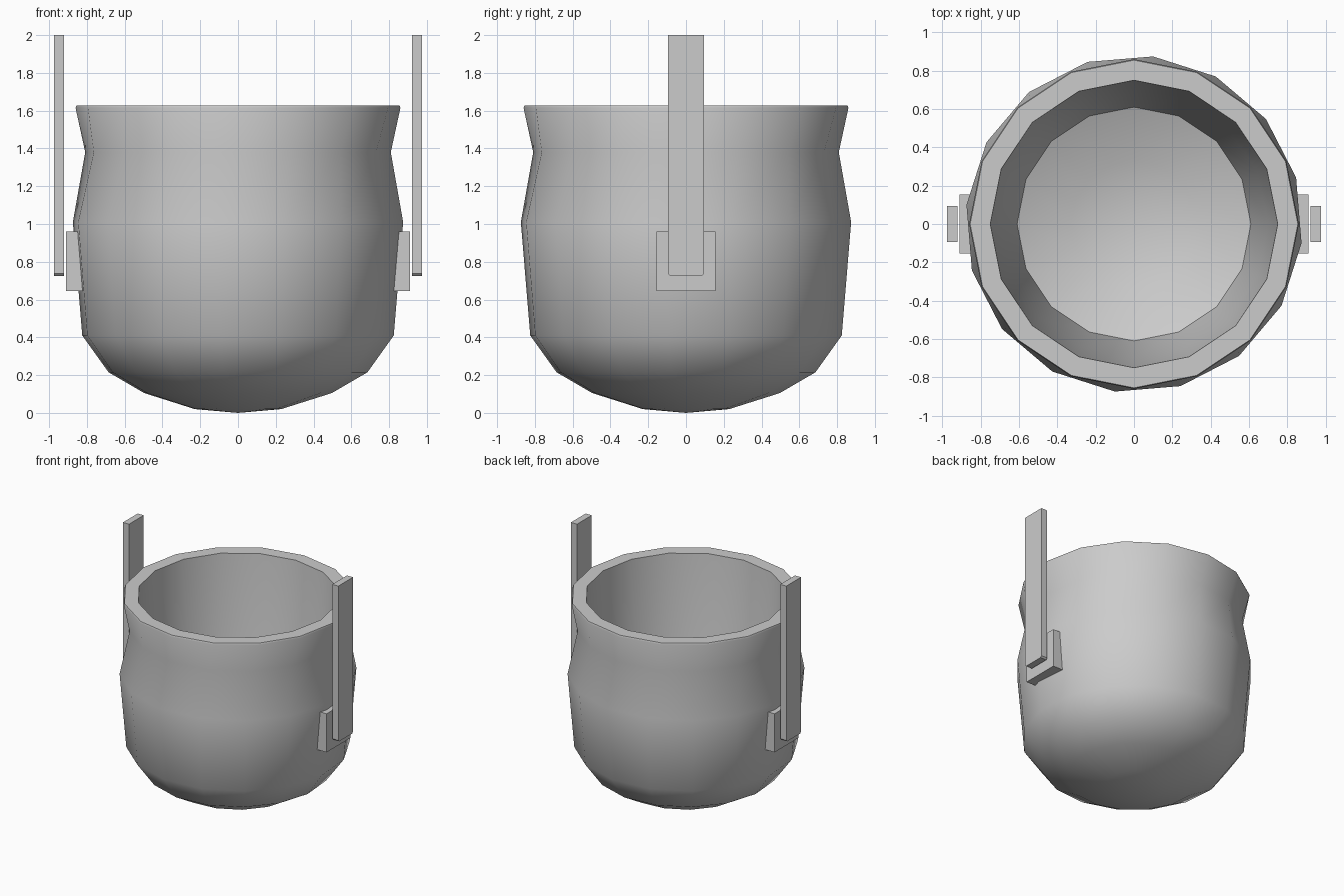
import bpy, bmesh, math

if "Cube" in bpy.data.objects:
    bpy.data.objects.remove(bpy.data.objects["Cube"])


def finish(bm, name, smooth=False):
    bmesh.ops.recalc_face_normals(bm, faces=bm.faces)
    mesh = bpy.data.meshes.new(name)
    bm.to_mesh(mesh)
    bm.free()
    ob = bpy.data.objects.new(name, mesh)
    bpy.context.collection.objects.link(ob)
    if smooth:
        bpy.ops.object.select_all(action='DESELECT')
        bpy.context.view_layer.objects.active = ob
        ob.select_set(True)
        bpy.ops.object.shade_smooth_by_angle(angle=math.radians(45))
    return ob


def ring(bm, r, z, twist=0.0, n=16):
    t = math.radians(twist)
    return [bm.verts.new((r * math.cos(t + i * math.tau / n),
                          r * math.sin(t + i * math.tau / n), z)) for i in range(n)]


def skin(bm, a, b):
    n = len(a)
    for i in range(n):
        j = (i + 1) % n
        bm.faces.new((a[i], a[j], b[j], b[i]))


def cap(bm, r, z):
    c = bm.verts.new((0, 0, z))
    for i in range(len(r)):
        bm.faces.new((r[i], r[(i + 1) % len(r)], c))


# Pot: outer wall from the base up, over the flat rim and down to the floor
profile = [(0.23, 0.02, -6.5), (0.50, 0.105, -6.5), (0.69, 0.215, -6.5),
           (0.83, 0.41, -6.5), (0.88, 1.01, -6.5), (0.81, 1.38, -3),
           (0.86, 1.615, 0), (0.855, 1.628, 0), (0.75, 1.628, 0),
           (0.70, 0.85, 0), (0.61, 0.30, 0), (0.33, 0.18, 0)]
bm = bmesh.new()
rings = [ring(bm, *p) for p in profile]
for lower, upper in zip(rings, rings[1:]):
    skin(bm, lower, upper)
cap(bm, rings[0], 0.0)
cap(bm, rings[-1], 0.14)
finish(bm, "pot", True)


def block(name, x0, x1, w, z0, z1, cut=0.0):
    # Rectangular outline in y-z with optional clipped lower corners, given thickness in x
    pts = [(-w, z1), (w, z1)]
    if cut:
        pts += [(w, z0 + cut), (w - cut, z0), (-w + cut, z0), (-w, z0 + cut)]
    else:
        pts += [(w, z0), (-w, z0)]
    bm = bmesh.new()
    a = [bm.verts.new((x0, y, z)) for y, z in pts]
    b = [bm.verts.new((x1, y, z)) for y, z in pts]
    bm.faces.new(a)
    bm.faces.new(b)
    skin(bm, a, b)
    finish(bm, name)


# Side lugs and upright straps, mirrored left and right
for side, s in (("left", -1), ("right", 1)):
    block("lug_" + side, s * 0.80, s * 0.91, 0.155, 0.645, 0.96)
    block("strap_" + side, s * 0.92, s * 0.975, 0.095, 0.725, 2.0, 0.012)
